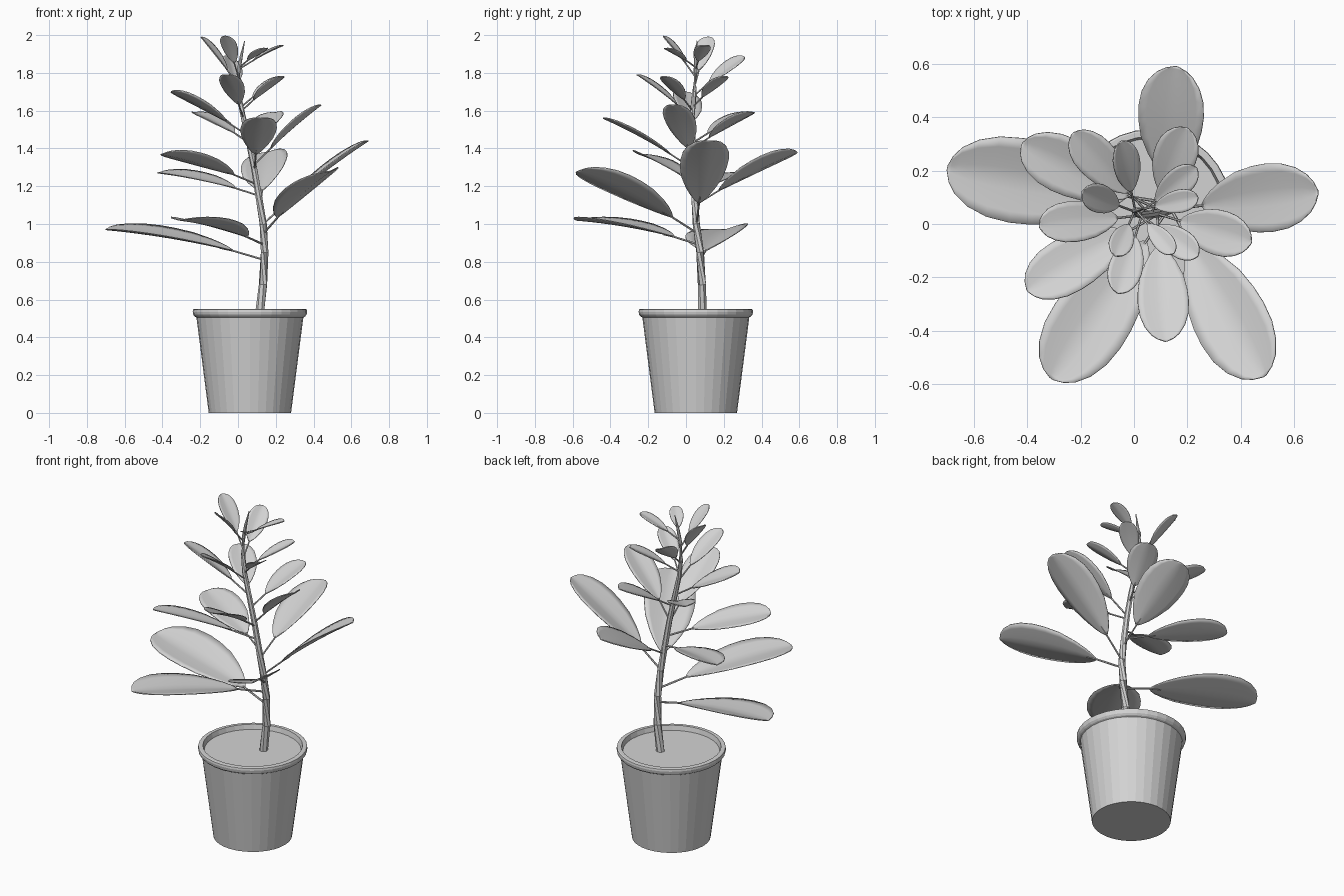
import bpy
import bmesh
from math import sin, cos, pi, radians
from mathutils import Vector, Matrix

cube = bpy.data.objects.get("Cube")
if cube:
    bpy.data.objects.remove(cube, do_unlink=True)

grey = bpy.data.materials.new("plain grey")
grey.use_nodes = True
colour = (0.65, 0.65, 0.65, 1)
grey.diffuse_color = colour
grey.node_tree.nodes["Principled BSDF"].inputs["Base Color"].default_value = colour


def loft(name, rows, closed=True, smooth=True):
    """Join rows of points into a surface, either a capped tube or an open sheet."""
    bm = bmesh.new()
    rings = [[bm.verts.new(p) for p in row] for row in rows]
    n = len(rings[0])
    for low, high in zip(rings, rings[1:]):
        for i in range(n if closed else n - 1):
            j = (i + 1) % n
            bm.faces.new((low[i], low[j], high[j], high[i]))
    if closed:
        bm.faces.new(rings[0][::-1])
        bm.faces.new(rings[-1])
    mesh = bpy.data.meshes.new(name)
    bmesh.ops.recalc_face_normals(bm, faces=bm.faces)
    bm.to_mesh(mesh)
    bm.free()
    mesh.materials.append(grey)
    obj = bpy.data.objects.new(name, mesh)
    bpy.context.collection.objects.link(obj)
    if smooth:
        bpy.ops.object.select_all(action='DESELECT')
        obj.select_set(True)
        bpy.context.view_layer.objects.active = obj
        bpy.ops.object.shade_smooth_by_angle(angle=radians(50))
    return obj


def ring(centre, radius, sides, frame=Matrix.Identity(3)):
    return [centre + frame @ Vector((radius * cos(2 * pi * i / sides),
                                     radius * sin(2 * pi * i / sides), 0))
            for i in range(sides)]


def tube(name, points, radii, sides):
    rows = []
    for i, p in enumerate(points):
        along = points[min(i + 1, len(points) - 1)] - points[max(i - 1, 0)]
        frame = along.to_track_quat('Z', 'Y').to_matrix()
        rows.append(ring(p, radii[i], sides, frame))
    return loft(name, rows, smooth=False)


# Pot with a low rounded rim, and the soil inside it
pot_centre = Vector((0.063, 0.052, 0))


def lathe(name, profile):
    return loft(name, [ring(pot_centre + Vector((0, 0, z)), r, 32) for r, z in profile],
                smooth=False)


lathe("pot", [(0.218, 0), (0.283, 0.505), (0.292, 0.51), (0.3, 0.52), (0.303, 0.535),
              (0.301, 0.547), (0.295, 0.55), (0.276, 0.55), (0.264, 0.5)])
lathe("soil", [(0.266, 0.505), (0.268, 0.522)])

# Leaning stem, ending in a pointed bud
stem_path = [Vector(p) for p in (
    (0.112, 0.085, 0.51), (0.133, 0.085, 0.68), (0.14, 0.075, 0.85), (0.133, 0.055, 1.0),
    (0.11, 0.045, 1.15), (0.085, 0.04, 1.3), (0.05, 0.035, 1.47), (0.02, 0.035, 1.6),
    (0.003, 0.045, 1.7), (0.002, 0.05, 1.8), (0.015, 0.053, 1.88), (0.035, 0.058, 1.97))]
stem_radii = [0.024 - 0.015 * i / 10 for i in range(len(stem_path) - 1)] + [0.002]
tube("stem", stem_path, stem_radii, 7)


def stem_at(z):
    for a, b in zip(stem_path, stem_path[1:]):
        if z <= b.z:
            return a.lerp(b, (z - a.z) / (b.z - a.z))
    return stem_path[-1]


# Blade outline: distance along the leaf and share of the half width
OUTLINE = [(0, 0.06), (0.04, 0.22), (0.1, 0.4), (0.2, 0.62), (0.35, 0.86), (0.5, 0.97),
           (0.62, 1), (0.75, 0.95), (0.86, 0.79), (0.94, 0.55), (0.98, 0.31), (1, 0.05)]
ACROSS = [-1, -0.75, -0.5, -0.25, 0, 0.25, 0.5, 0.75, 1]


def leaf(index, height, tip, roll, width=1):
    start, tip = stem_at(height), Vector(tip)
    base = start.lerp(tip, 0.2 + 0.11 * (height - 0.8))
    base.z += 0.02 * (tip - start).length
    axis = tip - base
    length = axis.length
    along = axis.normalized()
    side = along.cross(Vector((0, 0, 1))).normalized()
    side = Matrix.Rotation(-roll, 3, along) @ side
    normal = side.cross(along)
    half = 0.235 * length * width

    # Folded blade, slightly arched from base to tip
    rows = []
    for t, w in OUTLINE:
        mid = base + axis * t + normal * (0.07 * t * (1 - t) * length)
        rows.append([mid + side * (u * w * half) + normal * (0.2 * abs(u) ** 1.2 * w * half)
                     for u in ACROSS])
    blade = loft(f"leaf_{index}", rows, closed=False)
    if blade.data.polygons[0].normal.dot(normal) < 0:
        blade.data.flip_normals()
    thick = blade.modifiers.new("thickness", 'SOLIDIFY')
    thick.thickness = 0.005
    thick.offset = 0

    # Stalk running into the midrib
    r = 0.004 + 0.003 * length
    tube(f"leaf_stalk_{index}", [start, base, base + along * 0.1 * length],
         [r, r * 0.9, r * 0.3], 6)


# Height on the stem, tip position, sideways tilt, extra width
LEAVES = [
    (0.81, (-0.7, 0.21, 0.97), 0.13),
    (0.89, (-0.31, -0.58, 1.02), 0),
    (0.95, (0.49, -0.57, 1.28), -0.25),
    (1.0, (0.69, 0.12, 1.44), 0),
    (1.1, (0.16, 0.59, 1.38), 0.25, 1.17),
    (1.15, (-0.42, 0.3, 1.27), 0.12),
    (1.21, (-0.4, -0.25, 1.37), -0.2),
    (1.29, (0.12, -0.44, 1.56), 0),
    (1.31, (0.44, -0.07, 1.63), 0),
    (1.4, (0.2, 0.36, 1.59), 0.1, 1.2),
    (1.43, (-0.23, 0.34, 1.59), 0),
    (1.47, (-0.355, -0.01, 1.7), -0.25),
    (1.56, (-0.06, -0.26, 1.79), 0),
    (1.6, (0.24, -0.12, 1.78), 0),
    (1.62, (0.235, 0.21, 1.78), 0),
    (1.68, (-0.05, 0.31, 1.885), -0.4),
    (1.73, (-0.195, 0.12, 1.99), 0),
    (1.78, (-0.07, -0.12, 1.995), 0),
    (1.82, (0.24, 0.1, 1.945), 0),
    (1.83, (0.15, -0.11, 1.93), 0),
]
for number, spec in enumerate(LEAVES, 1):
    leaf(number, *spec)
